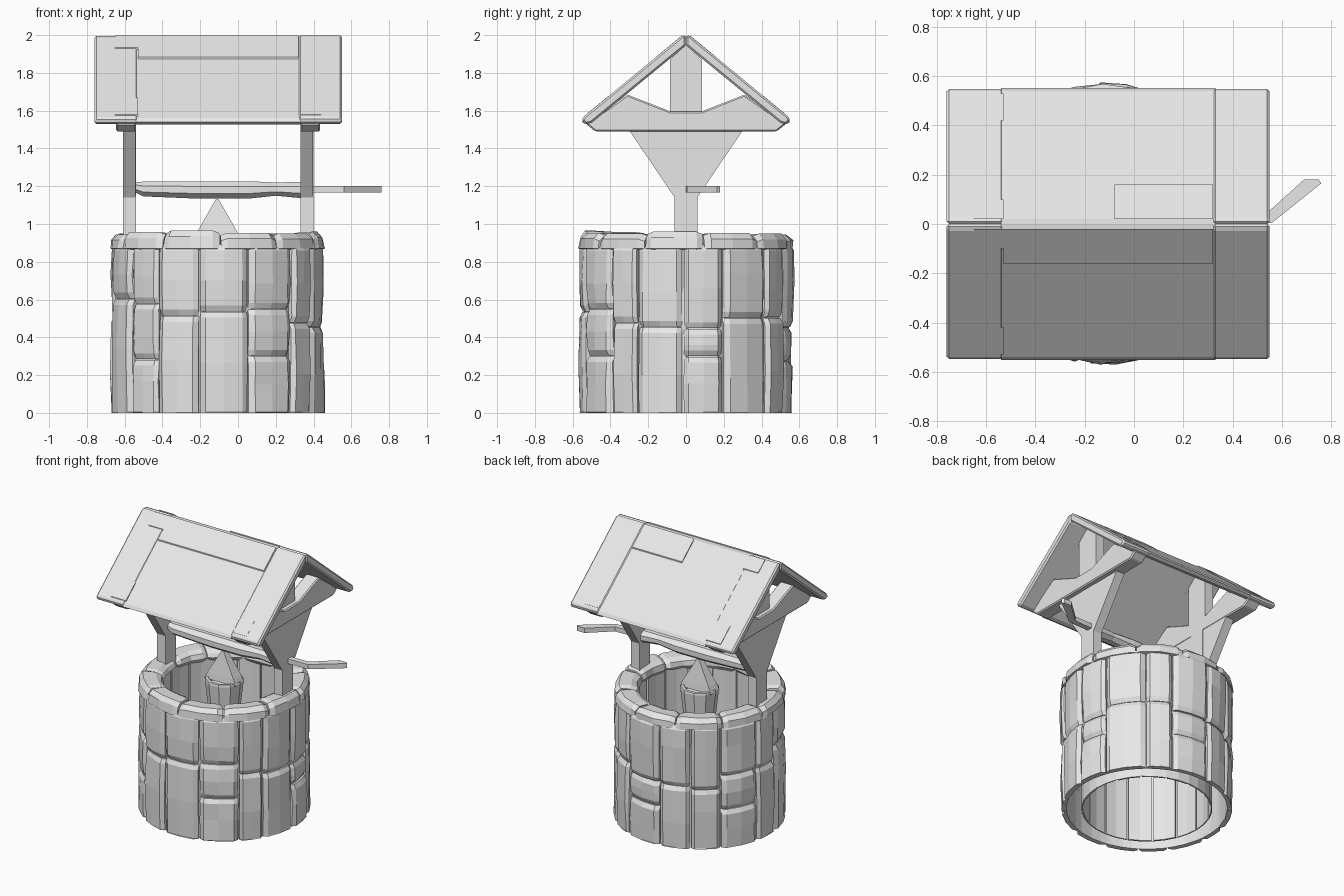
import bpy, bmesh, math, random
from mathutils import Vector

random.seed(7)
if "Cube" in bpy.data.objects:
    bpy.data.objects.remove(bpy.data.objects["Cube"])

grey = bpy.data.materials.new("plain_grey")
grey.use_nodes = True
grey.diffuse_color = (0.8, 0.8, 0.8, 1)
grey.node_tree.nodes["Principled BSDF"].inputs["Base Color"].default_value = (0.8, 0.8, 0.8, 1)

CX = -0.11  # axis of the round wall


def finish(name, bm, bevel=0.0):
    bmesh.ops.recalc_face_normals(bm, faces=bm.faces)
    mesh = bpy.data.meshes.new(name)
    bm.to_mesh(mesh)
    bm.free()
    mesh.materials.append(grey)
    obj = bpy.data.objects.new(name, mesh)
    bpy.context.collection.objects.link(obj)
    if bevel:
        mod = obj.modifiers.new("worn_edges", "BEVEL")
        mod.width = bevel
        mod.segments = 1
    return obj


def loft(bm, rings, closed=True, caps=True):
    """Join rings of points with quads."""
    loops = [[bm.verts.new(p) for p in ring] for ring in rings]
    n = len(loops[0])
    for a, b in zip(loops, loops[1:]):
        for i in range(n if closed else n - 1):
            j = (i + 1) % n
            bm.faces.new((a[i], a[j], b[j], b[i]))
    if caps:
        bm.faces.new(loops[0])
        bm.faces.new(loops[-1])


def beam(name, outline, x0, x1, bevel=0.0):
    """Extrude a (y, z) outline along x."""
    bm = bmesh.new()
    loft(bm, [[(x, y, z) for y, z in outline] for x in (x0, x1)])
    return finish(name, bm, bevel)


def polar(r, a, z):
    return (CX + r * math.cos(a), r * math.sin(a), z)


def shell(name, r, z0, z1, n):
    bm = bmesh.new()
    ring = [math.tau * i / n for i in range(n)]
    loft(bm, [[polar(r, a, z) for a in ring] for z in (z0, z1)], caps=False)
    return finish(name, bm)


def stone(bm, a0, a1, z0, z1, back, face):
    """Curved block with chamfered, slightly irregular outer face."""
    c = min(0.03, (z1 - z0) / 4)
    low = c if z0 > 0 else 0.004
    zm = z0 + (z1 - z0) * random.uniform(0.35, 0.65)
    rings = []
    for t in (0, 0.12, 0.5, 0.88, 1):
        a = a0 + (a1 - a0) * t
        dip = 0.018 if t in (0, 1) else 0
        j = [random.uniform(-0.008, 0.002) for _ in range(3)]
        f = face - dip
        rings.append([polar(back, a, z0), polar(f - low * 0.6, a, z0),
                      polar(f + j[0], a, z0 + low), polar(f + j[1] + 0.004, a, zm),
                      polar(f + j[2], a, z1 - c), polar(f - c * 0.6, a, z1),
                      polar(back, a, z1)])
    loft(bm, rings)


# Outer wall: columns of long stones split at varied heights
shell("outer_wall_backing", 0.532, 0, 0.9, 28)
bm = bmesh.new()
columns = 15
edges = [math.tau * (i + random.uniform(-0.2, 0.2)) / columns for i in range(columns)]
edges.append(edges[0] + math.tau)
for i in range(columns):
    cuts = [0, random.uniform(0.4, 0.62), 0.895]
    if i % 3 == 0:
        cuts.insert(1, random.uniform(0.25, 0.33))
    for z0, z1 in zip(cuts, cuts[1:]):
        stone(bm, edges[i] + 0.008, edges[i + 1] - 0.008, z0, z1 - 0.004,
              0.53, random.uniform(0.56, 0.572))
finish("outer_wall_stones", bm)

# Inner wall: plain upright panels
shell("inner_wall_backing", 0.432, 0, 0.9, 32)
bm = bmesh.new()
for i in range(16):
    a, step = math.tau * i / 16, math.tau / 16
    r = random.uniform(0.417, 0.425)
    loft(bm, [[polar(q, a + step * t, z) for q, z in
               ((0.431, 0), (r, 0), (r, 0.9), (0.431, 0.9))] for t in (0.04, 0.5, 0.96)])
finish("inner_wall_panels", bm)

# Rim: chunky capping stones
bm = bmesh.new()
rim = [(0.43, 0.86), (0.405, 0.89), (0.415, 0.93), (0.45, 0.95),
       (0.535, 0.955), (0.565, 0.925), (0.57, 0.87), (0.53, 0.86)]
for i in range(11):
    a, step = math.tau * (i + 0.3) / 11, math.tau / 11
    lift = random.uniform(-0.012, 0.01)
    rings = []
    for t in (0.01, 0.12, 0.5, 0.88, 0.99):
        d = 0.012 if t in (0.01, 0.99) else 0
        rings.append([polar(r + random.uniform(-0.008, 0.004) - (d if r > 0.5 else -d), a + step * t,
                            z + (lift - d if z > 0.9 else 0)) for r, z in rim])
    loft(bm, rings)
finish("rim_stones", bm)

# Posts, flared braces and gable beams at both ends
post = [(-0.06, 0.9), (0.06, 0.9), (0.06, 1.5), (0.085, 1.53), (0.085, 1.87),
        (0, 1.95), (-0.085, 1.87), (-0.085, 1.53), (-0.06, 1.5)]
brace = [(-0.06, 1.14), (0.06, 1.14), (0.3, 1.495), (-0.3, 1.495)]
tie = [(-0.48, 1.49), (0.48, 1.49), (0.53, 1.53), (0.31, 1.685), (0.08, 1.595),
       (-0.08, 1.595), (-0.31, 1.685), (-0.53, 1.53)]
for side, x0, x1, out in (("right", -0.61, -0.54, -0.035), ("left", 0.33, 0.40, 0.035)):
    beam(side + "_post", post, x0, x1)
    beam(side + "_brace", brace, x0 + 0.002, x1 - 0.002)
    beam(side + "_gable_beam", tie, x0 + min(out, 0), x1 + max(out, 0), 0.008)


# Roof: two slopes, each a middle panel with thicker end boards
def slope(s, lift):
    top = [(0, 1.992), (0.02, 1.99), (0.54, 1.562), (0.552, 1.54)]
    under = [(0.53, 1.528), (0.5, 1.535), (0, 1.945)]
    return [(s * y, z + lift) for y, z in top] + [(s * y, z) for y, z in under]


for side, s in (("front", -1), ("back", 1)):
    beam(side + "_roof_panel", slope(s, 0), -0.54, 0.33)
    beam(side + "_roof_right_board", slope(s, 0.004), -0.76, -0.53, 0.02)
    beam(side + "_roof_left_board", slope(s, 0.008), 0.32, 0.55, 0.02)
    # Thin ridge plank and short corner patches
    for name, y0, y1, x0, x1 in (
            ("ridge_plank", 0.02, 0.16, -0.53 if s < 0 else -0.08, 0.32),
            ("right_eave_patch", 0.42, 0.53, -0.65, -0.53),
            ("right_ridge_patch", 0.02, 0.1, -0.65, -0.53),
            ("left_eave_patch", 0.41, 0.53, 0.33, 0.44)):
        zs = [1.99 - (y - 0.02) * 0.823 for y in (y0, y1)]
        beam(side + "_" + name, [(s * y0, zs[0]), (s * y1, zs[1]),
                                 (s * y1, zs[1] + 0.009), (s * y0, zs[0] + 0.009)], x0, x1)

# Winding drum between the posts
bm = bmesh.new()
rings = []
for x, r, z in ((-0.545, 0.03, 1.195), (-0.5, 0.042, 1.185), (-0.2, 0.05, 1.18),
                (0.05, 0.05, 1.18), (0.2, 0.038, 1.185), (0.33, 0.046, 1.18), (0.4, 0.045, 1.18)):
    rings.append([(x, 1.25 * r * math.cos(math.tau * i / 8 + 0.39),
                   z + r * math.sin(math.tau * i / 8 + 0.39)) for i in range(8)])
loft(bm, rings)
finish("winding_drum", bm)

# Crank: flat bar bending back at the outer end
bm = bmesh.new()
crank = [(0.38, 0), (0.56, 0.005), (0.76, 0.165), (0.75, 0.18), (0.69, 0.18), (0.54, 0.045), (0.38, 0.04)]
loft(bm, [[(x, y, z) for x, y in crank] for z in (1.168, 1.202)])
finish("crank_handle", bm)

# Bucket with a triangular handle
bm = bmesh.new()
rings = [[polar(r, math.tau * i / 10, z) for i in range(10)] for r, z in
         ((0.105, 0.7), (0.128, 0.915), (0.125, 0.93), (0.105, 0.93), (0.1, 0.88))]
loft(bm, rings)
finish("bucket", bm)
bm = bmesh.new()
loft(bm, [[(CX + h * sx, d * sy, z) for sx, sy in ((-1, -1), (1, -1), (1, 1), (-1, 1))]
          for z, h, d in ((0.915, 0.125, 0.05), (0.96, 0.105, 0.045), (1.13, 0.008, 0.02))])
finish("bucket_handle", bm)
